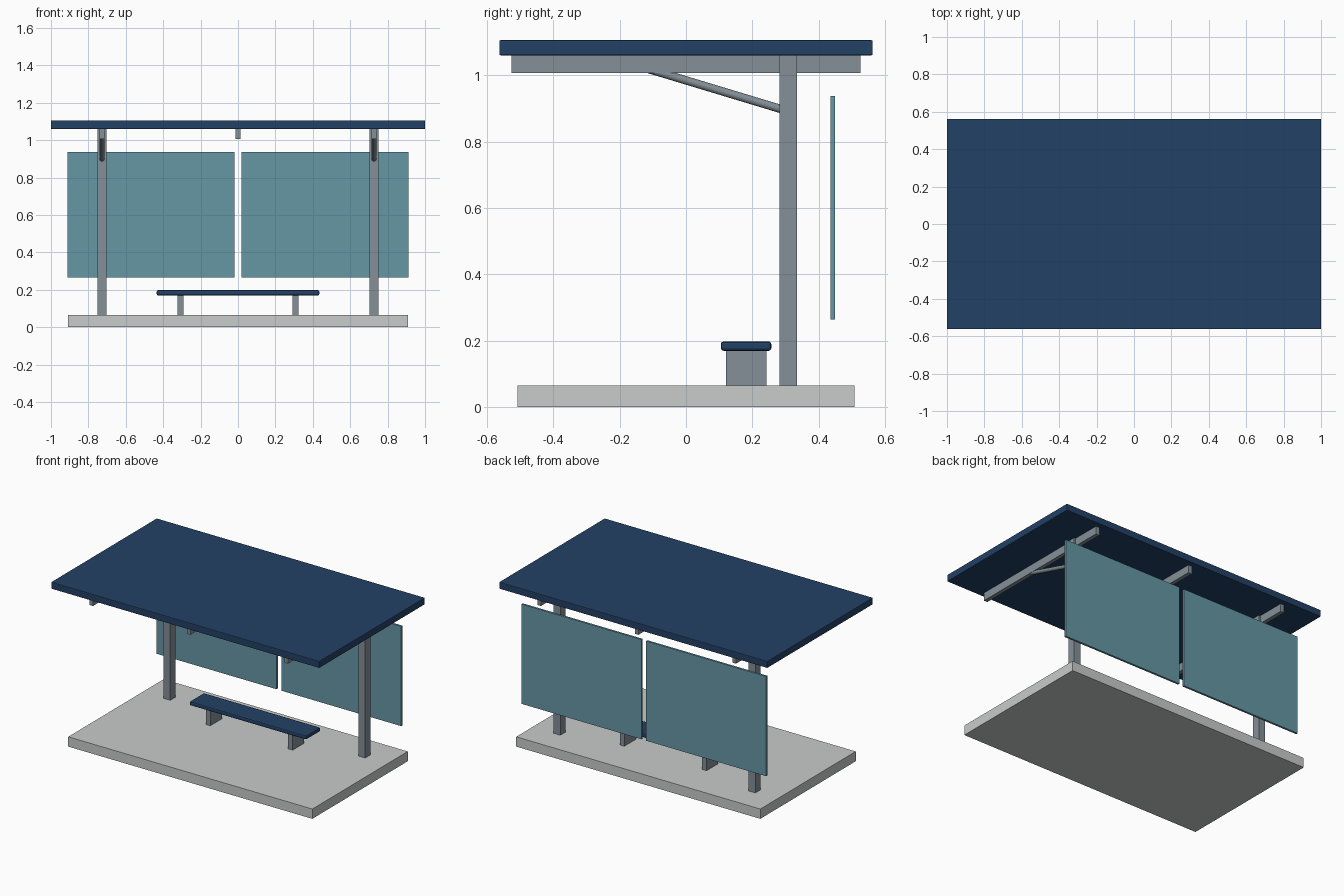
import bpy
from mathutils import Vector

if "Cube" in bpy.data.objects:
    bpy.data.objects.remove(bpy.data.objects["Cube"])


def material(name, rgb):
    lin = [(c / 255 / 12.92) if c < 11 else ((c / 255 + 0.055) / 1.055) ** 2.4 for c in rgb]
    m = bpy.data.materials.new(name)
    m.diffuse_color = (*lin, 1)
    m.use_nodes = True
    m.node_tree.nodes["Principled BSDF"].inputs["Base Color"].default_value = m.diffuse_color
    return m


NAVY = material("navy paint", (34, 65, 101))
STEEL = material("grey steel", (132, 144, 151))
GLASS = material("teal glass", (102, 151, 165))
CONCRETE = material("pale concrete", (200, 204, 202))


def box(name, mat, x, y, z, bevel=0, segments=2):
    """Box between (min, max) pairs, with optional rounded edges."""
    bpy.ops.mesh.primitive_cube_add(size=1, location=[sum(r) / 2 for r in (x, y, z)])
    ob = bpy.context.object
    ob.name = name
    ob.scale = [r[1] - r[0] for r in (x, y, z)]
    bpy.ops.object.transform_apply(location=False, rotation=False, scale=True)
    ob.data.materials.append(mat)
    if bevel:
        mod = ob.modifiers.new("rounded edges", "BEVEL")
        mod.width, mod.segments = bevel, segments
    return ob


def rod(name, mat, a, b, radius):
    """Smooth round rod from point a to point b."""
    a, b = Vector(a), Vector(b)
    bpy.ops.mesh.primitive_cylinder_add(vertices=16, radius=radius,
                                        depth=(b - a).length, location=(a + b) / 2)
    ob = bpy.context.object
    ob.name = name
    ob.rotation_euler = (b - a).to_track_quat("Z", "Y").to_euler()
    ob.data.materials.append(mat)
    bpy.ops.object.shade_smooth_by_angle()


def span(centre, width):
    return (centre - width / 2, centre + width / 2)


# Ground slab and roof
box("base_slab", CONCRETE, (-0.91, 0.91), (-0.508, 0.508), (0, 0.066))
box("roof", NAVY, (-1, 1), (-0.5625, 0.5625), (1.06, 1.106), 0.004)

# Bench seat
box("bench_seat", NAVY, (-0.435, 0.435), (0.105, 0.257), (0.17, 0.198), 0.008)

# Middle roof beam
box("middle_beam", STEEL, span(0, 0.027), (-0.526, 0.526), (1.007, 1.062))

for side, s in (("left", -1), ("right", 1)):
    # Post, roof beam and diagonal brace
    box(f"{side}_post", STEEL, span(s * 0.727, 0.05), (0.281, 0.335), (0.06, 1.062))
    box(f"{side}_beam", STEEL, span(s * 0.727, 0.027), (-0.526, 0.526), (1.007, 1.062))
    rod(f"{side}_brace", STEEL, (s * 0.727, 0.307, 0.892), (s * 0.727, -0.13, 1.024), 0.0125)
    # Bench leg
    box(f"{side}_bench_leg", STEEL, span(s * 0.307, 0.033), (0.12, 0.242), (0.06, 0.175))
    # Back glass panel
    box(f"{side}_glass_panel", GLASS, span(s * 0.465, 0.894), (0.435, 0.449), (0.265, 0.937))
